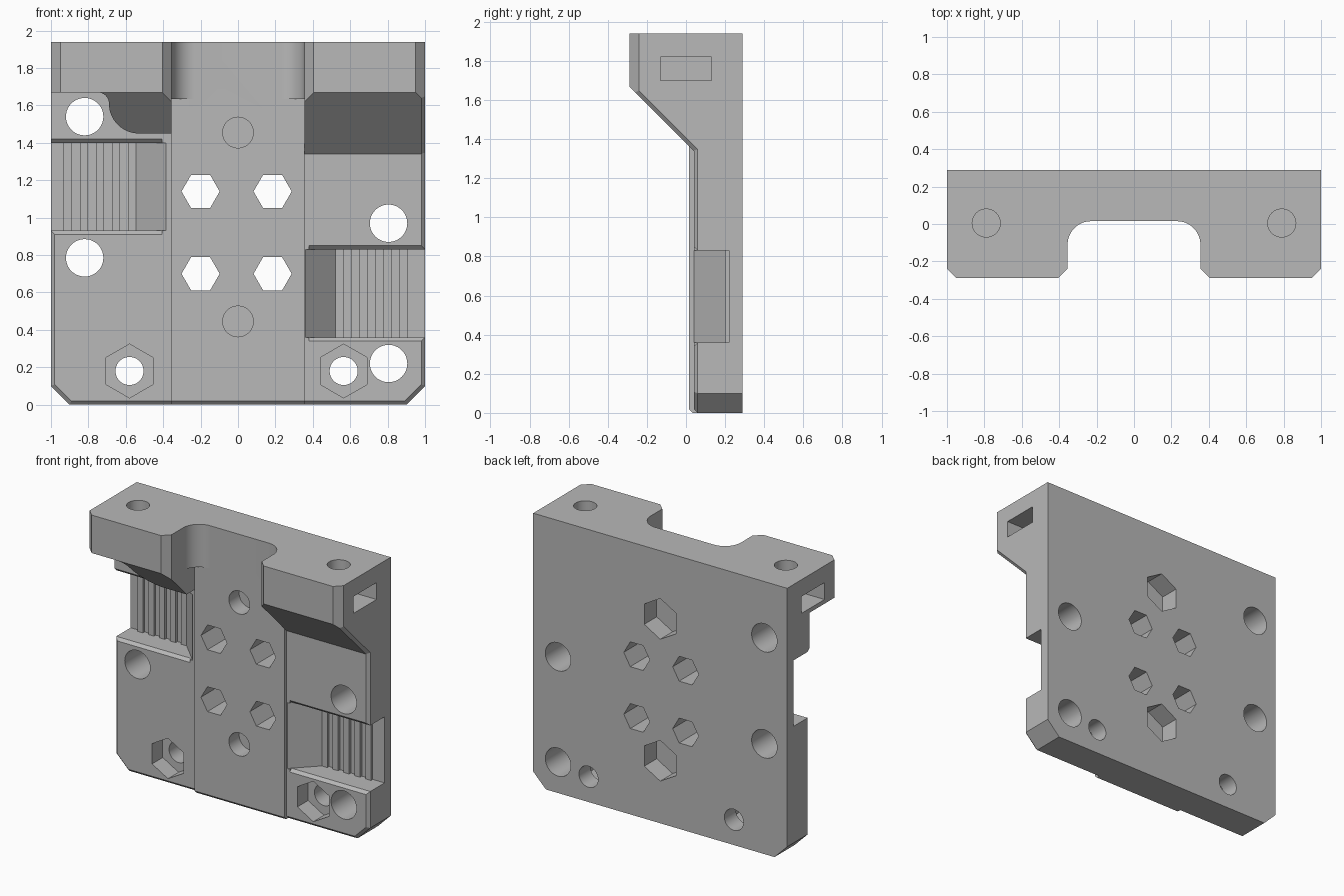
import bpy, bmesh
from math import sin, cos, pi, radians

old = bpy.data.objects.get("Cube")
if old:
    bpy.data.objects.remove(old, do_unlink=True)

grey = bpy.data.materials.new("light grey plastic")
grey.use_nodes = True
colour = (0.48, 0.48, 0.48, 1)
grey.diffuse_color = colour
grey.node_tree.nodes["Principled BSDF"].inputs["Base Color"].default_value = colour

BACK, FACE, STRIP, FRONT, TOP, HALF = 0.29, 0.04, 0.015, -0.29, 1.94, 0.355


def prism(name, points, axis, lo, hi, bevel=None):
    """Extrude a profile along an axis; bevel takes a rule on edge vertices."""
    place = {"x": lambda p, d: (d, p[0], p[1]),
             "y": lambda p, d: (p[0], d, p[1]),
             "z": lambda p, d: (p[0], p[1], d)}[axis]
    bm = bmesh.new()
    a = [bm.verts.new(place(p, lo)) for p in points]
    b = [bm.verts.new(place(p, hi)) for p in points]
    n = len(points)
    bm.faces.new(a)
    bm.faces.new(b[::-1])
    for i in range(n):
        j = (i + 1) % n
        bm.faces.new((a[i], b[i], b[j], a[j]))
    bmesh.ops.recalc_face_normals(bm, faces=bm.faces)
    if bevel:
        edges = [e for e in bm.edges if bevel(e.verts[0].co, e.verts[1].co)]
        bmesh.ops.bevel(bm, geom=edges, offset=0.02, segments=1, affect="EDGES")
    mesh = bpy.data.meshes.new(name)
    bm.to_mesh(mesh)
    bm.free()
    mesh.materials.append(grey)
    obj = bpy.data.objects.new(name, mesh)
    bpy.context.collection.objects.link(obj)
    return obj


def arc(cx, cy, r, start, end, n=16):
    return [(cx + r * cos(radians(start + (end - start) * i / n)),
             cy + r * sin(radians(start + (end - start) * i / n))) for i in range(n + 1)]


def ring(cx, cy, r, sides=48, turn=0):
    return [(cx + r * cos(turn + 2 * pi * i / sides),
             cy + r * sin(turn + 2 * pi * i / sides)) for i in range(sides)]


def rect(x0, y0, x1, y1):
    return [(x0, y0), (x1, y0), (x1, y1), (x0, y1)]


def flip(points, s):
    return [(s * x, y) for x, y in points]


# Back plate with cut lower corners and a chamfered front rim
body = prism("carriage_plate", [(-0.9, 0), (0.9, 0), (1, 0.1), (1, TOP), (-1, TOP), (-1, 0.1)],
             "y", FACE, BACK,
             lambda a, b: max(a.y, b.y) < FACE + 0.001 and min(a.z, b.z) < TOP - 0.01)


def combine(tool, operation):
    tool.hide_render = True
    mod = body.modifiers.new("shape", "BOOLEAN")
    mod.object, mod.operation, mod.solver = tool, operation, "EXACT"
    bpy.context.view_layer.objects.active = body
    bpy.ops.object.modifier_apply(modifier=mod.name)
    bpy.data.objects.remove(tool, do_unlink=True)


def add(*args):
    combine(prism(*args), "UNION")


def cut(points, axis, lo, hi):
    combine(prism("cutter", points, axis, min(lo, hi), max(lo, hi)), "DIFFERENCE")


# Raised centre strip
add("centre_strip", [(0.2, 0), (STRIP + 0.02, 0), (STRIP, 0.02), (STRIP, TOP), (0.2, TOP)],
    "x", -HALF, HALF)

# Overhanging top blocks with sloped undersides and rounded channel corners
for s in (-1, 1):
    add("top_block", [(0.2, 1.18), (0.2, TOP), (FRONT, TOP), (FRONT, 1.67)],
        "x", *sorted((s * HALF, s)),
        lambda a, b: abs(a.x) > 0.99 and abs(b.x) > 0.99 and abs(a.y - b.y) > 0.1
        and abs(a.z - b.z) > 0.1)
    fillet = [(0.4, 0.05), (0.23, 0.05)] + arc(0.23, -0.11, 0.125, 90, 0) + [(0.4, -0.11)]
    add("channel_fillet", flip(fillet, s), "z", 1.635, TOP)

for s in (-1, 1):
    # Chamfers on the vertical front corners
    cut(flip([(0.305, -0.19), (0.455, -0.34), (0.305, -0.34)], s), "z", 1.2, 2.1)
    cut(flip([(1.05, -0.19), (0.9, -0.34), (1.05, -0.34)], s), "z", 1.2, 2.1)
    # Top screw holes and side nut slots
    cut(ring(s * 0.79, 0.005, 0.075), "z", 1.71, 2.1)
    cut(rect(-0.13, 1.70, 0.13, 1.82), "x", s * 0.66, s * 1.1)

# Tool clearance under the right block
clearance = ([(-1.1, 1.1), (-HALF, 1.1), (-HALF, 1.45)] + arc(-0.53, 1.61, 0.16, 270, 180)
             + arc(-0.75, 1.61, 0.06, 0, 90) + [(-1.1, 1.67)])
cut(clearance, "y", -0.5, FACE)

# Toothed belt pockets with a ramp at the inner end and flared mouths
for s, x0, z0, z1 in ((1, 0.36, 0.36, 0.83), (-1, 0.385, 0.93, 1.40)):
    comb = [(x0, 0.0), (x0, FACE)]
    for i in range(5):
        x = x0 + 0.16 + 0.086 * i
        comb += [(x, 0.2), (x + 0.043, 0.2), (x + 0.043, 0.22), (x + 0.086, 0.22)]
    comb += [(1.1, 0.22), (1.1, 0.0)]
    cut(flip(comb, s), "z", z0, z1)
    mouth = [(0.06, z0), (0.06, z1), (0.03, z1 + 0.03), (0.03, z0 - 0.03)]
    cut(mouth, "x", s * (x0 + 0.02), s * 1.1)

# Large through holes
for x, z in ((-0.82, 1.54), (-0.82, 0.785), (0.805, 0.97), (0.805, 0.22)):
    cut(ring(x, z, 0.1), "y", -0.1, 0.5)

# Lower screw holes with hexagonal nut recesses
for x in (-0.58, 0.565):
    cut(ring(x, 0.18, 0.075), "y", -0.1, 0.5)
    cut(ring(x, 0.18, 0.144, 6, pi / 2), "y", -0.1, 0.16)

# Hexagonal through holes in the strip
for x in (-0.2, 0.185):
    for z in (0.7, 1.14):
        cut(ring(x, z, 0.102, 6), "y", -0.1, 0.5)

# Blind centre holes with nut recesses in the back
for z in (0.445, 1.455):
    cut(ring(0, z, 0.082), "y", -0.1, 0.13)
    cut(ring(0, z, 0.145, 6, pi / 2), "y", 0.15, 0.5)

# Centre on the ground and shade
body.data.materials.clear()
body.data.materials.append(grey)
bpy.ops.object.select_all(action="DESELECT")
body.select_set(True)
bpy.context.view_layer.objects.active = body
bpy.ops.object.shade_smooth_by_angle(angle=radians(25))
